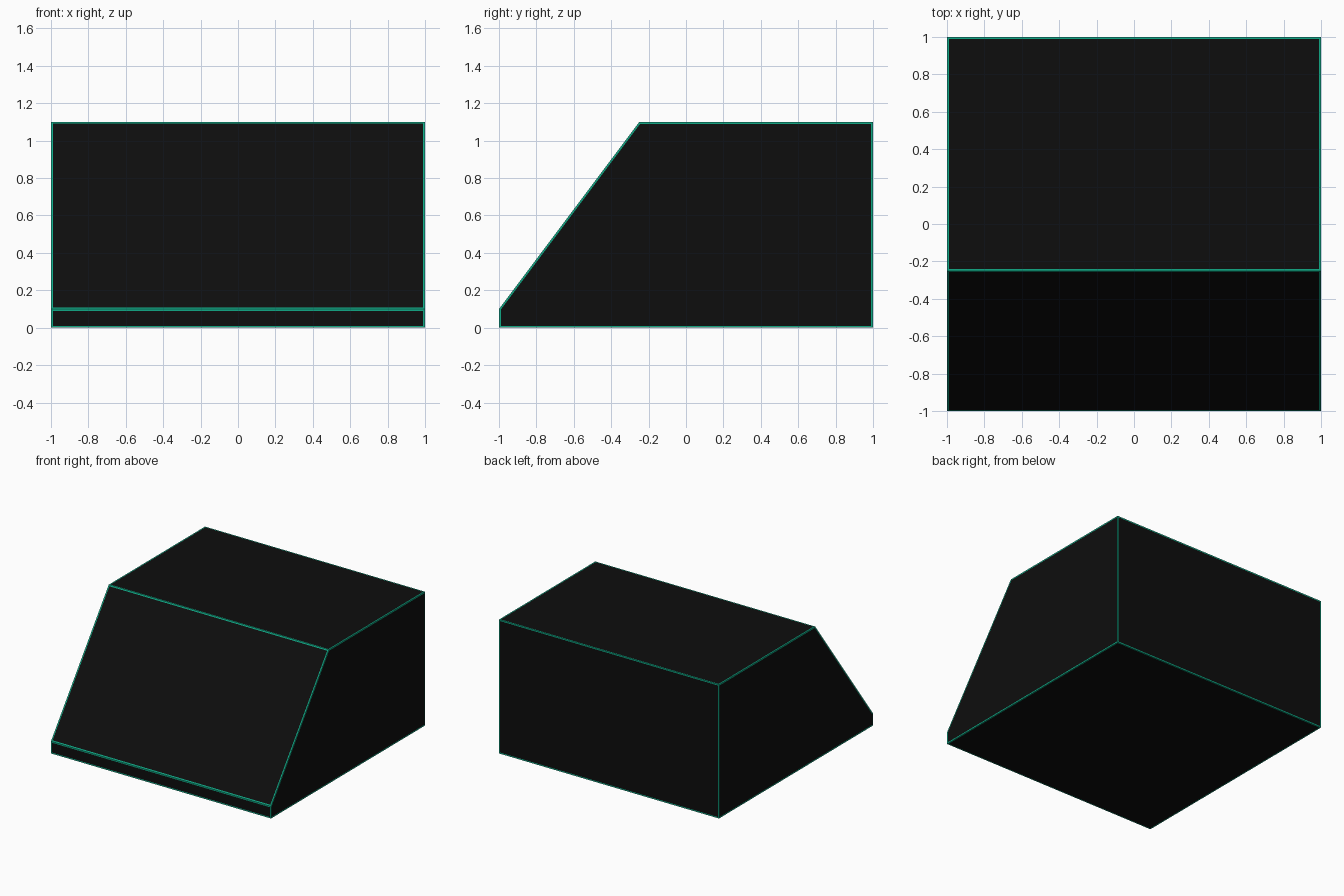
import bpy
import bmesh
from mathutils import Vector

if "Cube" in bpy.data.objects:
    bpy.data.objects.remove(bpy.data.objects["Cube"])


def material(name, color):
    mat = bpy.data.materials.new(name)
    mat.diffuse_color = color
    mat.use_nodes = True
    mat.node_tree.nodes["Principled BSDF"].inputs["Base Color"].default_value = mat.diffuse_color
    return mat


# Side profile (y, z): low front lip, sloped front, flat top, upright back
profile = [(-1, 0), (1, 0), (1, 1.10), (-0.25, 1.10), (-1, 0.10)]

bm = bmesh.new()
side = bm.faces.new([bm.verts.new((-1, y, z)) for y, z in profile])

# Sweep the profile across the full width
swept = bmesh.ops.extrude_face_region(bm, geom=[side], use_keep_orig=True)
verts = [g for g in swept["geom"] if isinstance(g, bmesh.types.BMVert)]
bmesh.ops.translate(bm, verts=verts, vec=Vector((2, 0, 0)))
bmesh.ops.recalc_face_normals(bm, faces=bm.faces[:])

# Thin coloured border running along every edge
border = bmesh.ops.inset_individual(bm, faces=bm.faces[:], thickness=0.01,
                                    use_even_offset=True)
for face in border["faces"]:
    face.material_index = 1

mesh = bpy.data.meshes.new("wedge_body")
bm.to_mesh(mesh)
bm.free()
mesh.materials.append(material("black_panel", (0.004, 0.004, 0.004, 1)))
mesh.materials.append(material("green_trim", (0.005, 0.40, 0.24, 1)))
body = bpy.data.objects.new("wedge_body", mesh)
bpy.context.collection.objects.link(body)
